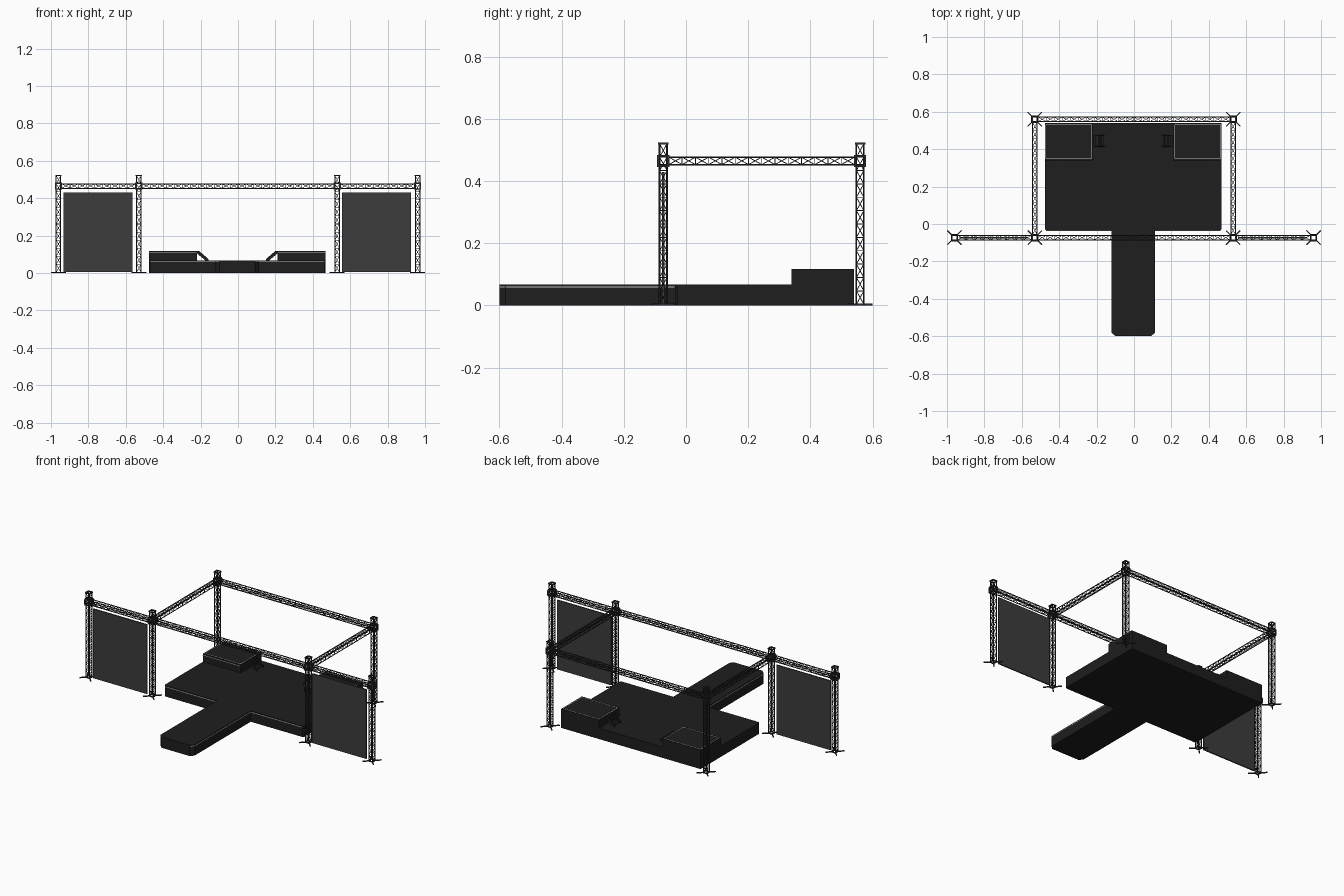
import bpy, bmesh, math
from mathutils import Matrix, Vector

if "Cube" in bpy.data.objects:
    bpy.data.objects.remove(bpy.data.objects["Cube"])


def material(name, v):
    m = bpy.data.materials.new(name)
    m.diffuse_color = (v, v, v, 1)
    m.use_nodes = True
    m.node_tree.nodes["Principled BSDF"].inputs["Base Color"].default_value = m.diffuse_color
    return m


BLACK = material("stage_black", 0.013)
METAL = material("truss_metal", 0.03)
SCREEN = material("screen_grey", 0.045)
LIGHT = material("light_strip", 0.6)


def finish(bm, name, mat, smooth=False):
    bmesh.ops.recalc_face_normals(bm, faces=bm.faces)
    me = bpy.data.meshes.new(name)
    bm.to_mesh(me)
    bm.free()
    me.materials.append(mat)
    ob = bpy.data.objects.new(name, me)
    bpy.context.collection.objects.link(ob)
    if smooth:
        bpy.context.view_layer.objects.active = ob
        ob.select_set(True)
        bpy.ops.object.shade_smooth_by_angle(angle=math.radians(61))
        ob.select_set(False)
    return ob


def bar(bm, a, b, r, sides=6):
    """Prism between two points; four sides gives a square bar of half-width r."""
    a, b = Vector(a), Vector(b)
    d = b - a
    rad = r * math.sqrt(2) if sides == 4 else r
    m = (Matrix.Translation((a + b) / 2) @ d.to_track_quat('Z', 'Y').to_matrix().to_4x4()
         @ Matrix.Rotation(math.pi / 4, 4, 'Z'))
    bmesh.ops.create_cone(bm, cap_ends=True, segments=sides, radius1=rad, radius2=rad,
                          depth=d.length, matrix=m)


def box(bm, x0, x1, y0, y1, z0, z1):
    m = (Matrix.Translation(((x0 + x1) / 2, (y0 + y1) / 2, (z0 + z1) / 2))
         @ Matrix.Diagonal((abs(x1 - x0), abs(y1 - y0), abs(z1 - z0), 1)))
    bmesh.ops.create_cube(bm, size=1, matrix=m)


def prism(bm, pts, offset):
    f = bm.faces.new([bm.verts.new(p) for p in pts])
    ext = bmesh.ops.extrude_face_region(bm, geom=[f])["geom"]
    bmesh.ops.translate(bm, vec=offset, verts=[v for v in ext if isinstance(v, bmesh.types.BMVert)])
    if f not in bm.faces[:]:
        return
    

def loop_bars(bm, pts, r, closed=True):
    n = len(pts)
    for i in range(n if closed else n - 1):
        bar(bm, pts[i], pts[(i + 1) % n], r, 4)


def square(cx, cy, z, h):
    return [Vector((cx + sx * h, cy + sy * h, z)) for sx, sy in ((1, 1), (-1, 1), (-1, -1), (1, -1))]


def truss(bm, a, b, h=0.012, pitch=0.042):
    """Box truss: four chords with rungs and diagonals on each face."""
    a, b = Vector(a), Vector(b)
    d = (b - a).normalized()
    u = Vector((1, 0, 0)) if abs(d.z) > 0.5 else Vector((0, 0, 1))
    v = d.cross(u)
    corners = [u * h * p + v * h * q for p, q in ((1, 1), (-1, 1), (-1, -1), (1, -1))]
    n = max(1, round((b - a).length / pitch))
    for k, c in enumerate(corners):
        c2 = corners[(k + 1) % 4]
        bar(bm, a + c, b + c, 0.0028)
        for i in range(n):
            p, q = a.lerp(b, i / n), a.lerp(b, (i + 1) / n)
            bar(bm, p + c, p + c2, 0.0014)
            bar(bm, p + c, q + c2, 0.0014)


# Towers with crossed feet, corner nodes and top frames
FY, BY, TZ, CX = -0.073, 0.56, 0.465, -0.004
towers = [(s * x, y) for s in (-1, 1) for x, y in ((0.96, FY), (0.53, FY), (0.53, BY))]
tower_bm, foot_bm, node_bm, cap_bm = (bmesh.new() for _ in range(4))
for x, y in towers:
    truss(tower_bm, (x, y, 0.004), (x, y, 0.52))
    loop_bars(foot_bm, square(x, y, 0.003, 0.013), 0.003)
    for inner, outer in zip(square(x, y, 0.003, 0.012), square(x, y, 0.003, 0.038)):
        bar(foot_bm, inner, outer, 0.003, 4)
    low, high = square(x, y, TZ - 0.016, 0.016), square(x, y, TZ + 0.016, 0.016)
    loop_bars(node_bm, low, 0.0035)
    loop_bars(node_bm, high, 0.0035)
    for p, q in zip(low, high):
        bar(node_bm, p, q, 0.0035, 4)
    loop_bars(cap_bm, square(x, y, 0.521, 0.014), 0.003)
finish(tower_bm, "truss_towers", METAL, True)
finish(foot_bm, "tower_feet", METAL)
finish(node_bm, "corner_nodes", METAL)
finish(cap_bm, "tower_caps", METAL)

# Horizontal trusses
g = 0.018
for name, a, b in (("front_truss", (-0.53 + g, FY, TZ), (0.53 - g, FY, TZ)),
                   ("back_truss", (-0.53 + g, BY, TZ), (0.53 - g, BY, TZ))):
    bm = bmesh.new()
    truss(bm, a, b)
    finish(bm, name, METAL, True)
for s, side in ((-1, "left"), (1, "right")):
    bm = bmesh.new()
    truss(bm, (s * 0.53, FY + g, TZ), (s * 0.53, BY - g, TZ))
    finish(bm, side + "_side_truss", METAL, True)
    bm = bmesh.new()
    truss(bm, (s * (0.53 + g), FY, TZ), (s * (0.96 - g), FY, TZ))
    finish(bm, side + "_wing_truss", METAL, True)
    # Hanging screen
    bm = bmesh.new()
    box(bm, CX + s * 0.561, CX + s * 0.928, FY - 0.004, FY + 0.004, 0.005, 0.43)
    finish(bm, side + "_screen", SCREEN)

# Stage deck and catwalk in one T-shaped outline
half = [(0.115, -0.035), (0.466, -0.035), (0.473, -0.028), (0.473, 0.54)]
tip = [(0.095, -0.6), (0.115, -0.58)]
right = tip + half
outline = [(CX + x, y) for x, y in right] + [(CX - x, y) for x, y in reversed(right)]
bm = bmesh.new()
prism(bm, [(x, y, 0) for x, y in outline], (0, 0, 0.067))
finish(bm, "stage_deck", BLACK)

# Light strip round the catwalk and the stage front
bm = bmesh.new()
edge = [(0.466, -0.035), (0.115, -0.035), (0.115, -0.58), (0.095, -0.598)]
path = [(CX + x, y, 0.06) for x, y in edge] + [(CX - x, y, 0.06) for x, y in reversed(edge)]
loop_bars(bm, path, 0.0018, closed=False)
finish(bm, "stage_light_strip", LIGHT)

# Risers with light outlines and small stairs
for s, side in ((-1, "left"), (1, "right")):
    def X(x):
        return CX + s * x
    bm = bmesh.new()
    box(bm, X(0.216), X(0.473), 0.34, 0.54, 0.06, 0.117)
    finish(bm, side + "_riser", BLACK)
    bm = bmesh.new()
    loop_bars(bm, [(X(x), y, 0.1165) for x, y in ((0.222, 0.349), (0.467, 0.349),
                                                  (0.467, 0.533), (0.222, 0.533))], 0.0014)
    bar(bm, (X(0.216), 0.34, 0.109), (X(0.473), 0.34, 0.109), 0.0014, 4)
    finish(bm, side + "_riser_light", LIGHT)
    bm = bmesh.new()
    for y in (0.413, 0.473):
        prism(bm, [(X(x), y, z) for x, z in ((0.216, 0.117), (0.203, 0.117), (0.155, 0.076),
                                             (0.155, 0.067), (0.17, 0.067), (0.216, 0.105))],
              (0, 0.004, 0))
    for i in range(4):
        x, z = 0.212 - i * 0.014, 0.113 - i * 0.0115
        box(bm, X(x), X(x - 0.012), 0.415, 0.475, z - 0.003, z)
    finish(bm, side + "_stairs", BLACK)
